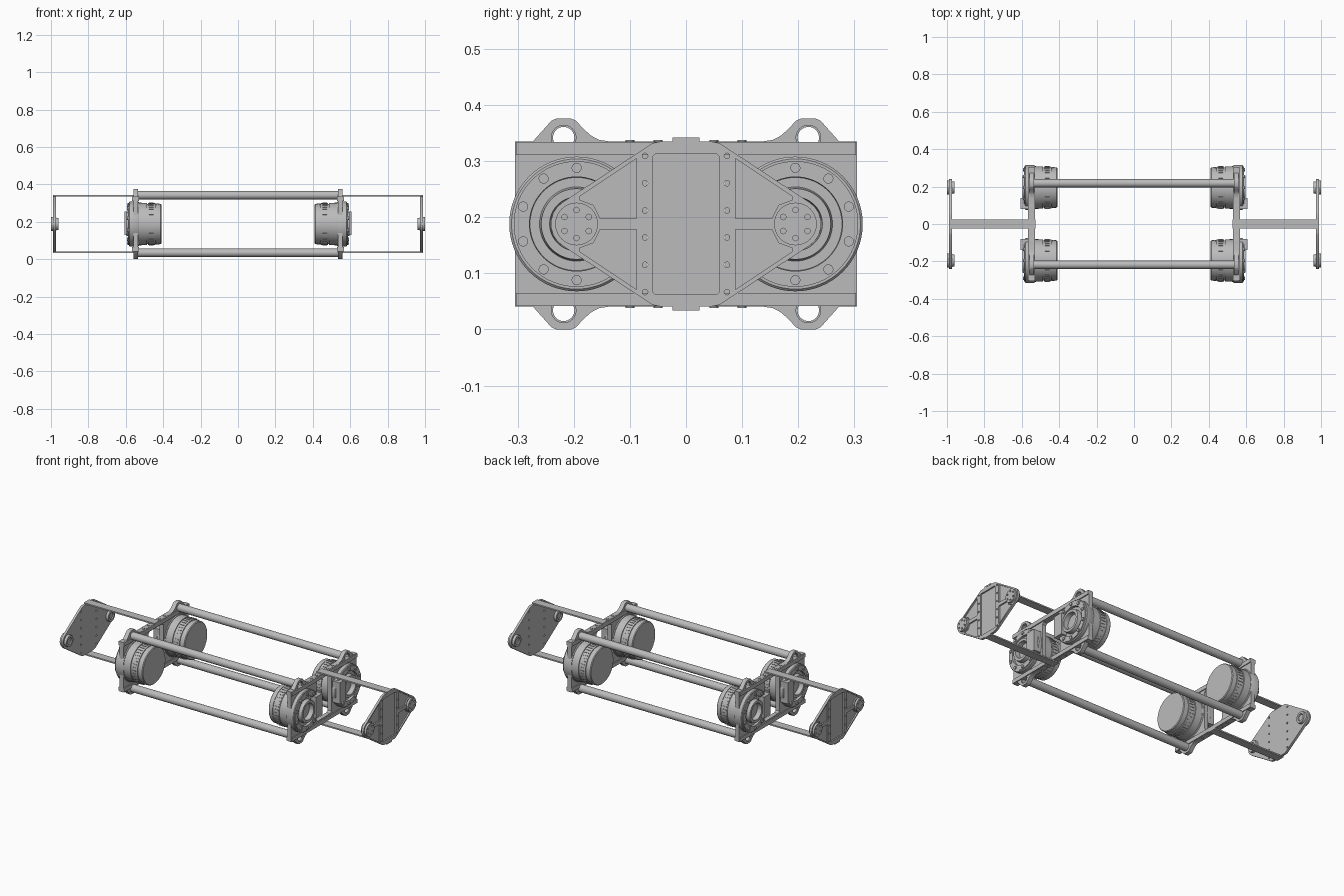
import bpy, bmesh
from math import sin, cos, pi, radians
from mathutils import Matrix, Vector

cube = bpy.data.objects.get("Cube")
if cube:
    bpy.data.objects.remove(cube, do_unlink=True)

ZC = 0.188      # height of the middle plane
MY = 0.195      # sideways offset of the motors

grey = bpy.data.materials.new("machined grey")
grey.use_nodes = True
grey.diffuse_color = (0.5, 0.5, 0.5, 1)
grey.node_tree.nodes["Principled BSDF"].inputs["Base Color"].default_value = (0.5, 0.5, 0.5, 1)


def add(name, mesh):
    obj = bpy.data.objects.new(name, mesh)
    bpy.context.collection.objects.link(obj)
    mesh.materials.clear()
    mesh.materials.append(grey)
    bpy.ops.object.select_all(action="DESELECT")
    obj.select_set(True)
    bpy.context.view_layer.objects.active = obj
    bpy.ops.object.shade_smooth_by_angle(angle=radians(35))
    return obj


def finish(name, bm):
    bmesh.ops.recalc_face_normals(bm, faces=bm.faces)
    mesh = bpy.data.meshes.new(name)
    bm.to_mesh(mesh)
    bm.free()
    return add(name, mesh)


def circle(y, z, r, n=24):
    return [(y + r * cos(2 * pi * i / n), z + r * sin(2 * pi * i / n)) for i in range(n)]


def four_way(q):
    """Closed outline from one quarter."""
    half = q + [(y, -z) for y, z in reversed(q)]
    return half + [(-y, -z) for y, z in half]


def plate(name, loops, x0, x1):
    """Flat plate facing x; inner loops become holes."""
    cu = bpy.data.curves.new(name, "CURVE")
    cu.dimensions, cu.fill_mode = "2D", "BOTH"
    cu.extrude = abs(x1 - x0) / 2
    for loop in loops:
        sp = cu.splines.new("POLY")
        sp.points.add(len(loop) - 1)
        for p, (y, z) in zip(sp.points, loop):
            p.co = (y, z, 0, 1)
        sp.use_cyclic_u = True
    tmp = bpy.data.objects.new(name, cu)
    bpy.context.collection.objects.link(tmp)
    dg = bpy.context.evaluated_depsgraph_get()
    mesh = bpy.data.meshes.new_from_object(tmp.evaluated_get(dg))
    bpy.data.objects.remove(tmp)
    axes = Matrix(((0, 0, 1, 0), (1, 0, 0, 0), (0, 1, 0, 0), (0, 0, 0, 1)))
    mesh.transform(Matrix.Translation(((x0 + x1) / 2, 0, ZC)) @ axes)
    bm = bmesh.new()
    bm.from_mesh(mesh)
    bmesh.ops.remove_doubles(bm, verts=bm.verts, dist=1e-5)
    return finish(name, bm)


def lathe(name, profile, sx, y, z, closed=False, n=64):
    """Spin (x, radius) points about an x axis through (y, z)."""
    bm = bmesh.new()
    vs = [bm.verts.new((sx * x, y, z + r)) for x, r in profile]
    pairs = list(zip(vs, vs[1:])) + ([(vs[-1], vs[0])] if closed else [])
    es = [bm.edges.new(p) for p in pairs]
    bmesh.ops.spin(bm, geom=vs + es, cent=(0, y, z), axis=(1, 0, 0),
                   angle=2 * pi, steps=n, use_merge=True)
    bmesh.ops.remove_doubles(bm, verts=bm.verts, dist=1e-5)
    return finish(name, bm)


def boxes(name, items):
    """Boxes given as centre, size and turn about x."""
    bm = bmesh.new()
    for c, s, a in items:
        m = Matrix.Translation(c) @ Matrix.Rotation(a, 4, "X") @ Matrix.Diagonal((*s, 1))
        bmesh.ops.create_cube(bm, size=1, matrix=m)
    return finish(name, bm)


def pins(name, items, r, depth, axis="X"):
    turn = Matrix.Rotation(pi / 2, 4, "Y") if axis == "X" else Matrix()
    bm = bmesh.new()
    for c in items:
        bmesh.ops.create_cone(bm, cap_ends=True, segments=14, radius1=r, radius2=r,
                              depth=depth, matrix=Matrix.Translation(c) @ turn)
    return finish(name, bm)


# Outlines
LUG_Y, LUG_Z = 0.218, 0.154
bracket = four_way([(0.136, 0.147), (0.155, 0.15), (0.17, 0.158), (0.183, 0.17),
                    (0.196, 0.184), (0.205, 0.188), (0.231, 0.188), (0.24, 0.184),
                    (0.273, 0.147), (0.305, 0.147)])
tip = [(MY + 0.046 * cos(radians(a)), 0.046 * sin(radians(a))) for a in (56, 41, 26, 9)]
end_shape = four_way([(0.045, 0.147), (0.06, 0.144)] + tip)
pocket = [(0.088, 0.01), (0.153, 0.01), (0.165, 0.034), (0.19, 0.043), (0.19, 0.049), (0.088, 0.117)]
pockets = [[(sy * y, sz * z) for y, z in pocket] for sy in (-1, 1) for sz in (-1, 1)]
panel = four_way([(0.055, 0.125), (0.06, 0.12)])
screw_holes = [circle(s * 0.073, k * 0.0485, 0.005, 12) for s in (-1, 1)
               for k in (-2.5, -1.5, -0.5, 0.5, 1.5, 2.5)]
window = four_way([(0.06, 0.118), (0.07, 0.108)])
lug_holes = [circle(a * LUG_Y, b * LUG_Z, 0.022) for a in (-1, 1) for b in (-1, 1)]

# Motor and mount sections, as distance from centre and radius
body = [(0.41, 0), (0.41, 0.104), (0.414, 0.108), (0.438, 0.109), (0.438, 0.106), (0.442, 0.106),
        (0.442, 0.111), (0.482, 0.112), (0.482, 0.108), (0.487, 0.108), (0.487, 0.113),
        (0.536, 0.114), (0.536, 0)]
flange = [(0.53, 0), (0.53, 0.117), (0.535, 0.12), (0.58, 0.12), (0.584, 0.116), (0.584, 0.112),
          (0.588, 0.112), (0.588, 0.084), (0.574, 0.083), (0.574, 0.066), (0.597, 0.063),
          (0.597, 0.048), (0.57, 0.046), (0.57, 0)]

for sx, side in ((-1, "right"), (1, "left")):
    # Bracket with its rails and screws
    plate(f"{side}_bracket", [bracket, window] + lug_holes, sx * 0.535, sx * 0.56)
    boxes(f"{side}_bracket_rails", [((sx * 0.548, 0, ZC + s * 0.1345), (0.036, 0.606, 0.023), 0)
                                    for s in (-1, 1)])
    pins(f"{side}_rail_screws", [(sx * 0.548, k * y, ZC + s * 0.147) for k in (-1, 1)
                                 for y in (0.05, 0.1) for s in (-1, 1)], 0.008, 0.006, "Z")

    # Straps holding the end plate
    boxes(f"{side}_straps", [((sx * 0.758, 0, ZC + s * 0.15), (0.462, 0.048, 0.008), 0)
                             for s in (-1, 1)])

    # End plate: thin sheet with a ribbed outer face
    plate(f"{side}_end_sheet", [end_shape] + screw_holes, sx * 0.974, sx * 0.98)
    plate(f"{side}_end_ribs", [end_shape, panel] + pockets + screw_holes, sx * 0.98, sx * 0.988)

    for sy, end in ((-1, "front"), (1, "back")):
        tag = f"{side}_{end}"
        y = sy * MY
        # Bearing disc on the end plate
        disc_holes = [circle(y + 0.025 * cos(k * pi / 3 + pi / 6), 0.025 * sin(k * pi / 3 + pi / 6), 0.005, 12)
                      for k in range(6)]
        plate(f"{tag}_end_disc", [circle(y, 0, 0.038, 40)] + disc_holes, sx * 0.988, sx)
        lathe(f"{tag}_end_boss", [(0.975, 0), (0.975, 0.034), (0.96, 0.032), (0.96, 0.02),
                                  (0.966, 0.018), (0.966, 0)], sx, y, ZC, n=32)
        # Motor body, mount flange and connector block
        lathe(f"{tag}_motor", body, sx, y, ZC)
        lathe(f"{tag}_motor_flange", flange, sx, y, ZC)
        boxes(f"{tag}_connector", [((sx * 0.583, sy * 0.11, ZC + 0.005), (0.05, 0.06, 0.125), 0)])
        # Flange bolts
        ring = [(y + 0.1 * cos(pi / 2 + k * pi / 5), ZC + 0.1 * sin(pi / 2 + k * pi / 5)) for k in range(10)]
        pins(f"{tag}_flange_bolts", [(sx * 0.588, *p) for p in ring], 0.009, 0.012)
        # Cooling fins around the body
        fins = []
        for k in range(40):
            a = 2 * pi * k / 40
            offset = Matrix.Rotation(a, 4, "X") @ Vector((0, 0, 0.111))
            fins.append((Vector((sx * 0.464, y, ZC)) + offset, (0.026, 0.005, 0.007), a))
        boxes(f"{tag}_motor_fins", fins)

# Four hollow tubes joining the brackets
for sy, end in ((-1, "front"), (1, "back")):
    for sz, level in ((-1, "lower"), (1, "upper")):
        lathe(f"{end}_{level}_tube", [(-0.555, 0.022), (0.555, 0.022), (0.555, 0.019), (-0.555, 0.019)],
              1, sy * LUG_Y, ZC + sz * LUG_Z, closed=True, n=32)
